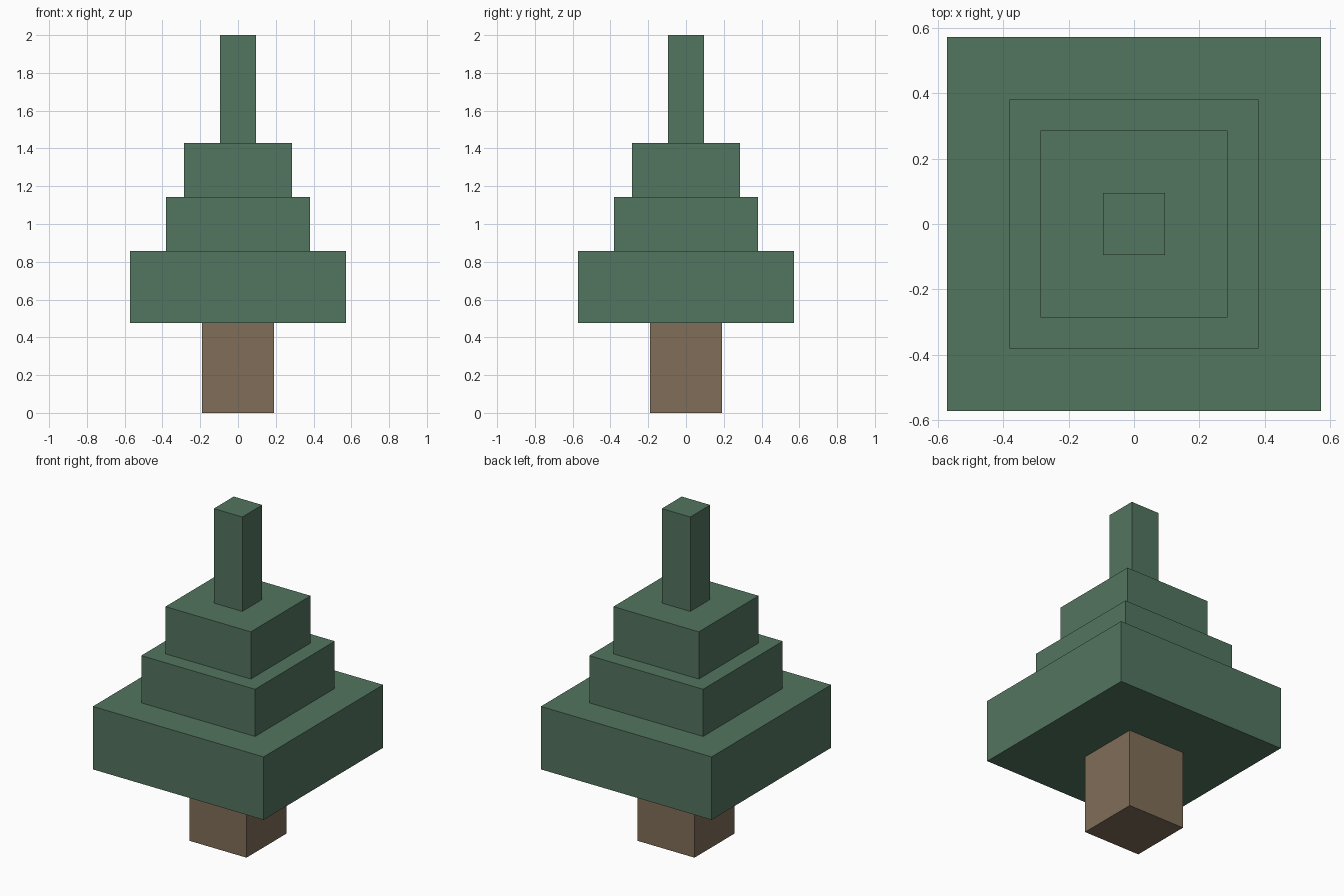
import bpy
import bmesh
from mathutils import Matrix

default = bpy.data.objects.get("Cube")
if default:
    bpy.data.objects.remove(default, do_unlink=True)

UNIT = 2 / 21  # the whole tree is 21 blocks tall


def make_material(name, rgb):
    mat = bpy.data.materials.new(name)
    mat.use_nodes = True
    color = (*rgb, 1.0)
    mat.diffuse_color = color
    mat.node_tree.nodes["Principled BSDF"].inputs["Base Color"].default_value = color
    return mat


def make_box(name, width, bottom, height, mat):
    """Square block, sized in units, centred on the trunk axis."""
    bm = bmesh.new()
    size = Matrix.Diagonal((width * UNIT, width * UNIT, height * UNIT, 1))
    lift = Matrix.Translation((0, 0, (bottom + height / 2) * UNIT))
    bmesh.ops.create_cube(bm, size=1, matrix=lift @ size)
    mesh = bpy.data.meshes.new(name)
    bm.to_mesh(mesh)
    bm.free()
    mesh.materials.append(mat)
    obj = bpy.data.objects.new(name, mesh)
    bpy.context.collection.objects.link(obj)


bark = make_material("bark brown", (0.215, 0.155, 0.099))
needles = make_material("needle green", (0.086, 0.178, 0.114))

# Blocks stacked from the ground up: name, width, height, material
parts = [
    ("trunk", 4, 5, bark),
    ("lower_foliage", 12, 4, needles),
    ("middle_foliage", 8, 3, needles),
    ("upper_foliage", 6, 3, needles),
    ("treetop", 2, 6, needles),
]
level = 0
for name, width, height, mat in parts:
    make_box(name, width, level, height, mat)
    level += height
